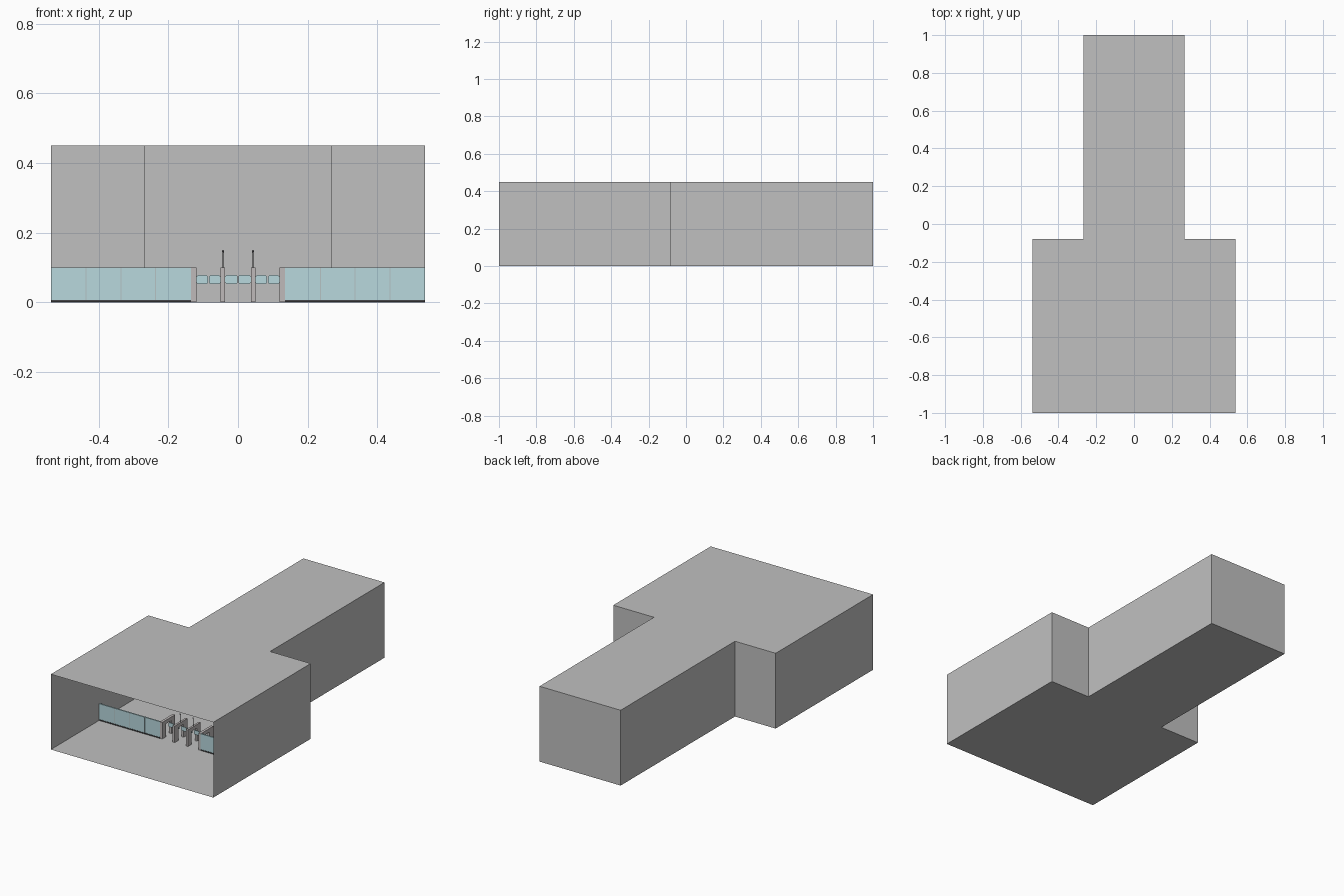
import bpy, bmesh, math
from mathutils import Matrix

if "Cube" in bpy.data.objects:
    bpy.data.objects.remove(bpy.data.objects["Cube"])


def material(name, rgb):
    m = bpy.data.materials.new(name)
    m.diffuse_color = (*rgb, 1)
    m.use_nodes = True
    m.node_tree.nodes["Principled BSDF"].inputs["Base Color"].default_value = m.diffuse_color
    return m


GREY = material("wall grey", (0.53, 0.53, 0.53))
POST = material("gate grey", (0.52, 0.49, 0.49))
GLASS = material("pale blue glass", (0.48, 0.69, 0.73))
DARK = material("dark metal", (0.06, 0.06, 0.065))
MULLION = material("mullion grey", (0.46, 0.54, 0.55))


def finish(name, bm, mat):
    me = bpy.data.meshes.new(name)
    bm.to_mesh(me)
    bm.free()
    me.materials.append(mat)
    ob = bpy.data.objects.new(name, me)
    bpy.context.collection.objects.link(ob)
    return ob


def box(name, x0, x1, y0, y1, z0, z1, mat):
    bm = bmesh.new()
    mx = Matrix.Translation(((x0 + x1) / 2, (y0 + y1) / 2, (z0 + z1) / 2)) \
        @ Matrix.Diagonal((x1 - x0, y1 - y0, z1 - z0, 1))
    bmesh.ops.create_cube(bm, size=1, matrix=mx)
    return finish(name, bm, mat)


def prism(name, points, offset, mat, open_front=False):
    bm = bmesh.new()
    face = bm.faces.new([bm.verts.new(p) for p in points])
    ext = bmesh.ops.extrude_face_region(bm, geom=[face], use_keep_orig=True)
    bmesh.ops.translate(bm, vec=offset,
                        verts=[v for v in ext["geom"] if isinstance(v, bmesh.types.BMVert)])
    bmesh.ops.recalc_face_normals(bm, faces=bm.faces)
    if open_front:
        front = [f for f in bm.faces if f.calc_center_median().y < -0.999]
        bmesh.ops.delete(bm, geom=front, context='FACES')
    return finish(name, bm, mat)


# T-shaped hall shell, open at the front
W, N, STEP, H = 0.537, 0.268, -0.08, 0.45
prism("hall_shell", [(-W, -1, 0), (W, -1, 0), (W, STEP, 0), (N, STEP, 0),
                     (N, 1, 0), (-N, 1, 0), (-N, STEP, 0), (-W, STEP, 0)],
      (0, 0, H), GREY, open_front=True)

Y0, Y1 = -0.545, -0.425       # front and back of the gate line
YM = (Y0 + Y1) / 2


def gate(name, x0, x1):
    # side cabinet: two legs joined by a top rail
    leg, rail = 0.035, 0.078
    pts = [(Y0, 0.001), (Y0 + leg, 0.001), (Y0 + leg, rail), (Y1 - leg, rail),
           (Y1 - leg, 0.001), (Y1, 0.001), (Y1, 0.1), (Y0, 0.1)]
    prism(name, [(x0, y, z) for y, z in pts], (x1 - x0, 0, 0), POST)


def leaf(name, x0, x1):
    # swinging glass leaf with clipped corners
    z0, z1, c = 0.053, 0.078, 0.004
    pts = [(x0 + c, z0), (x1 - c, z0), (x1, z0 + c), (x1, z1 - c),
           (x1 - c, z1), (x0 + c, z1), (x0, z1 - c), (x0, z0 + c)]
    prism(name, [(x, YM - 0.002, z) for x, z in pts], (0, 0.004, 0), GLASS)


def mirrored(s, a, b):
    return min(s * a, s * b), max(s * a, s * b)


for s, side in ((-1, "left"), (1, "right")):
    # glass screen with base channel and mullions
    x0, x1 = mirrored(s, 0.135, W - 0.001)
    box(side + "_glass_screen", x0, x1, Y0, Y0 + 0.008, 0.006, 0.1, GLASS)
    box(side + "_base_channel", x0, x1, Y0 - 0.002, Y0 + 0.01, 0.001, 0.007, DARK)
    for i in range(3):
        xm = s * (0.236 + 0.1 * i)
        box(f"{side}_mullion_{i}", xm - 0.0015, xm + 0.0015, Y0 - 0.001, Y0 + 0.009,
            0.007, 0.1, MULLION)
    # gate cabinets
    gate(side + "_outer_gate", *mirrored(s, 0.119, 0.135))
    gate(side + "_inner_gate", *mirrored(s, 0.037, 0.05))
    # three leaves per half
    for i, (a, b) in enumerate(((0.001, 0.037), (0.05, 0.083), (0.086, 0.119))):
        leaf(f"{side}_gate_leaf_{i}", *mirrored(s, a, b))
    # signal mast with small ball on top
    bm = bmesh.new()
    bmesh.ops.create_cone(bm, cap_ends=True, segments=8, radius1=0.0015, radius2=0.0015,
                          depth=0.046, matrix=Matrix.Translation((s * 0.043, YM, 0.123)))
    bmesh.ops.create_uvsphere(bm, u_segments=10, v_segments=6, radius=0.0035,
                              matrix=Matrix.Translation((s * 0.043, YM, 0.1465)))
    finish(side + "_signal_mast", bm, DARK)
